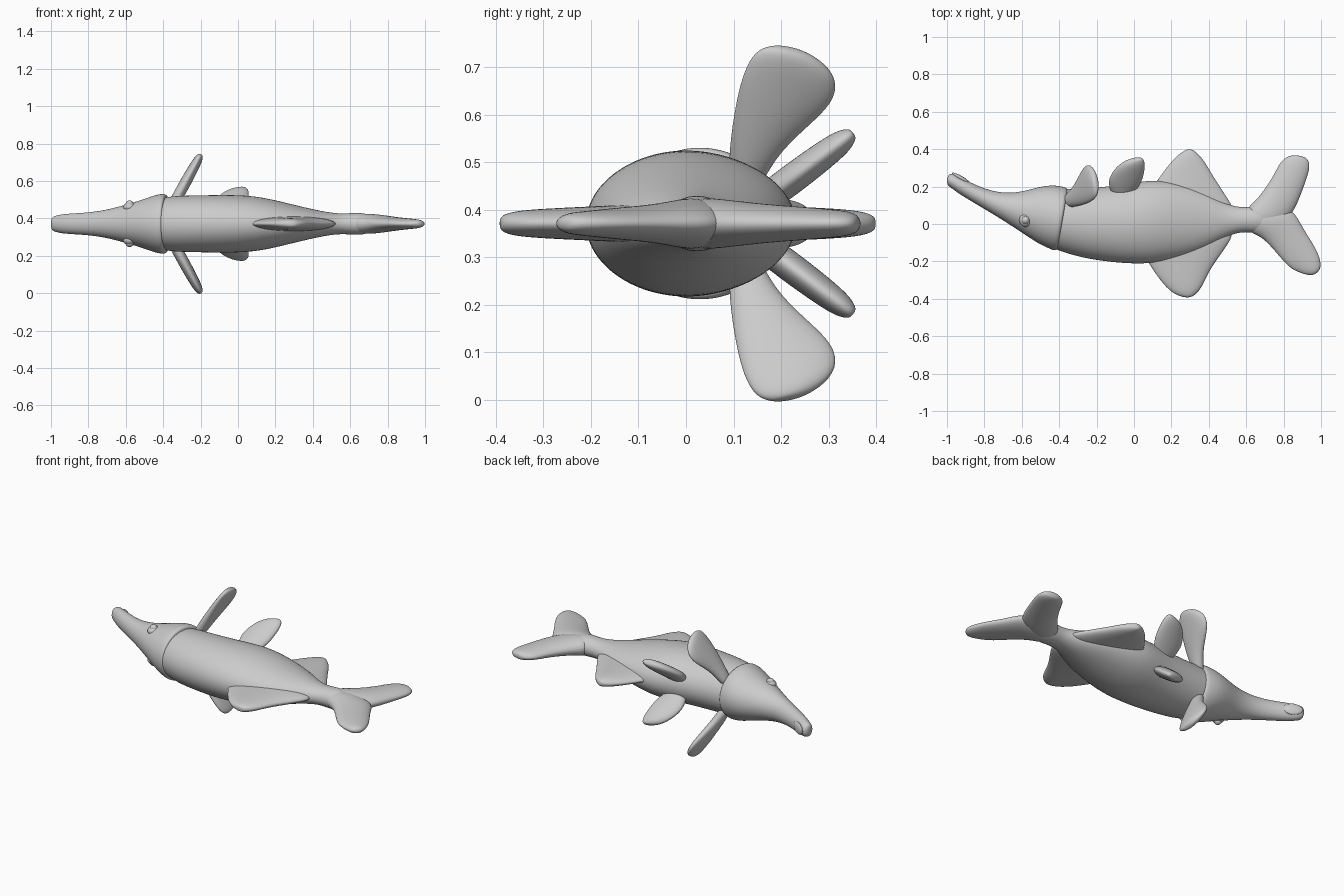
import bpy, bmesh, math
from mathutils import Vector

MID = 0.371   # height of the symmetry plane; all parts are modelled around local z = 0


def finish(name, bm, mirror=False, subdiv=2):
    bmesh.ops.recalc_face_normals(bm, faces=bm.faces[:])
    for f in bm.faces:
        f.smooth = True
    me = bpy.data.meshes.new(name)
    bm.to_mesh(me)
    bm.free()
    ob = bpy.data.objects.new(name, me)
    bpy.context.collection.objects.link(ob)
    ob.location.z = MID
    if mirror:
        m = ob.modifiers.new("mirror", 'MIRROR')
        m.use_axis = (False, False, True)
        m.use_mirror_merge = False
    if subdiv:
        s = ob.modifiers.new("smooth", 'SUBSURF')
        s.levels = s.render_levels = subdiv
    return ob


def loft(name, stations, normal=(0, 0, 1), mirror=False, seg=24):
    """Skin elliptical rings; each station is (edge point, edge point, half thickness)."""
    bm = bmesh.new()
    n = Vector(normal).normalized()
    rings = []
    for p, q, h in stations:
        p, q = Vector(p), Vector(q)
        c, u = (p + q) / 2, (p - q) / 2
        rings.append([bm.verts.new(c + u * math.cos(t) + n * h * math.sin(t))
                      for t in (2 * math.pi * i / seg for i in range(seg))])
    for a, b in zip(rings, rings[1:]):
        for i in range(seg):
            j = (i + 1) % seg
            bm.faces.new((a[i], a[j], b[j], b[i]))
    bm.faces.new(rings[0])
    bm.faces.new(rings[-1])
    return finish(name, bm, mirror)


def flat(rows):
    """Rows of x1, y1, x2, y2, half thickness lying on the symmetry plane."""
    return [((a, b, 0), (c, d, 0), h) for a, b, c, d, h in rows]


def ball(name, loc, scale, turn=0, mirror=False):
    bm = bmesh.new()
    bmesh.ops.create_uvsphere(bm, u_segments=24, v_segments=14, radius=1)
    bmesh.ops.scale(bm, vec=scale, verts=bm.verts)
    co, si = math.cos(turn), math.sin(turn)
    for v in bm.verts:
        x, y, z = v.co
        v.co = (x * co - y * si + loc[0], x * si + y * co + loc[1], z + loc[2])
    return finish(name, bm, mirror, 0)


# Trunk: x, top edge, bottom edge, half width
trunk = [(-.55, .14, -.05, .09), (-.45, .183, -.125, .13), (-.36, .188, -.158, .149),
         (-.25, .192, -.187, .152), (-.1, .204, -.207, .155), (0, .222, -.213, .154),
         (.1, .236, -.211, .147), (.2, .226, -.192, .127), (.3, .202, -.166, .102),
         (.4, .163, -.125, .078), (.48, .115, -.075, .062), (.55, .09, -.046, .054),
         (.61, .09, -.043, .058), (.66, .095, -.05, .06), (.72, .08, -.04, .045),
         (.78, .05, -.01, .02)]
loft("body", flat([(x, t, x, b, h) for x, t, b, h in trunk]), seg=32)

# Head with long snout; the back rings tilt to form the gill cover edge
loft("head", flat([
    (-1, .245, -1, .218, .022), (-.99, .266, -.992, .203, .038), (-.97, .272, -.97, .188, .045),
    (-.94, .255, -.94, .165, .051), (-.9, .235, -.9, .14, .055), (-.8, .187, -.8, .08, .06),
    (-.7, .164, -.7, .02, .075), (-.6, .171, -.6, -.046, .102), (-.5, .202, -.52, -.1, .130),
    (-.43, .209, -.47, -.125, .152), (-.375, .2, -.43, -.142, .163),
    (-.355, .191, -.412, -.142, .157), (-.352, .17, -.405, -.125, .135)]), seg=32)

# Lip along the tip of the snout
ball("upper_lip", (-.925, .245, 0), (.055, .012, .034), math.radians(-30))

# Eyes and their lids
ball("eyes", (-.58, .02, .095), (.024, .024, .03), 0, True)
ball("eyelids", (-.58, .022, .088), (.034, .038, .026), 0, True)

# Fins on the symmetry plane
loft("upper_fin", flat([
    (.05, .12, .56, .04, .045), (.115, .225, .51, .125, .038), (.19, .325, .42, .26, .033),
    (.24, .375, .375, .34, .028), (.275, .395, .335, .383, .02), (.295, .4, .31, .398, .01)]))
loft("lower_fin", flat([
    (.02, -.12, .56, .0, .045), (.075, -.207, .51, -.105, .038), (.14, -.305, .405, -.24, .033),
    (.2, -.367, .367, -.335, .028), (.25, -.388, .33, -.378, .02), (.28, -.393, .305, -.391, .01)]))

# Forked tail
loft("tail_upper_lobe", flat([
    (.6, .09, .62, -.03, .054), (.655, .125, .76, -.04, .055), (.73, .232, .855, .06, .042),
    (.763, .295, .895, .165, .036), (.787, .338, .938, .28, .03), (.82, .361, .94, .33, .025),
    (.855, .37, .918, .36, .014)]))
loft("tail_lower_lobe", flat([
    (.62, .08, .6, -.045, .054), (.76, .09, .68, -.062, .055), (.855, .08, .755, -.147, .042),
    (.9, -.02, .825, -.23, .034), (.972, -.125, .865, -.252, .028), (1.0, -.2, .92, -.273, .024),
    (.997, -.245, .965, -.275, .014)]))


# Front paired fins: y and z of both edges, leaning backwards along x
def lean(y, z):
    return (-.315 + .55 * (z - .53), y, z - MID)


front = [(.09, .44, .15, .43, .028), (.09, .53, .185, .51, .03), (.105, .63, .255, .575, .03),
         (.122, .695, .312, .625, .028), (.145, .733, .32, .675, .025),
         (.172, .743, .285, .714, .019), (.195, .744, .24, .736, .01)]
loft("front_side_fins", [(lean(a, b), lean(c, d), h) for a, b, c, d, h in front],
     (1, 0, -.55), True)


# Rear paired fins: x and y of both edges, splayed outwards
def splay(x, y):
    return (x, y, .455 + .75 * (y - .21) - MID)


rear = [(-.12, .15, -.02, .13, .03), (-.137, .215, .01, .18, .032), (-.132, .25, .042, .225, .032),
        (-.1, .3, .056, .28, .03), (-.055, .333, .06, .323, .026), (-.015, .346, .05, .348, .016),
        (.01, .35, .035, .353, .009)]
loft("rear_side_fins", [(splay(a, b), splay(c, d), h) for a, b, c, d, h in rear],
     (0, -.6, .8), True)
